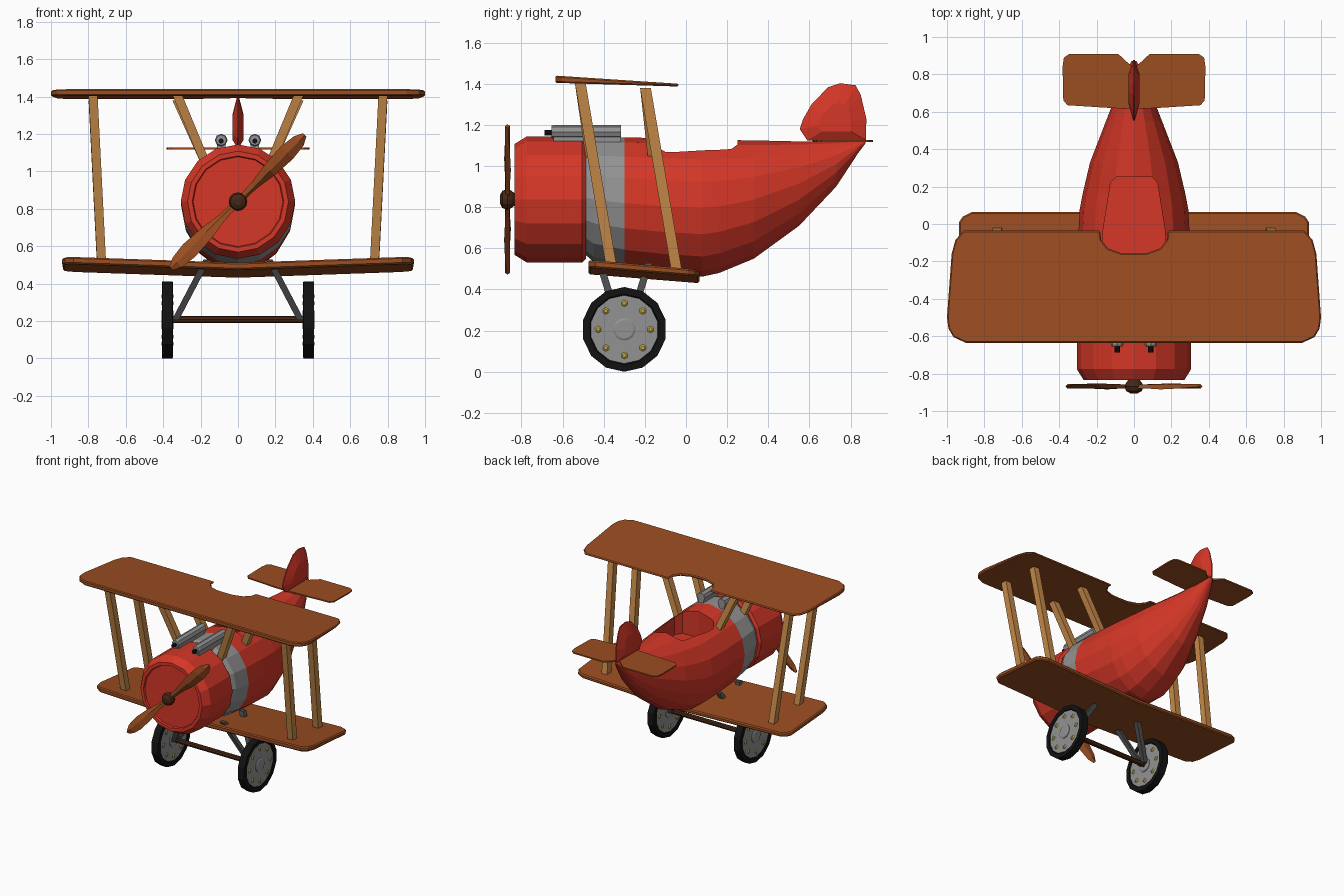
import bpy, bmesh, math
from mathutils import Vector

if "Cube" in bpy.data.objects:
    bpy.data.objects.remove(bpy.data.objects["Cube"])


def material(name, rgb):
    m = bpy.data.materials.new(name)
    m.diffuse_color = (*rgb, 1)
    m.use_nodes = True
    m.node_tree.nodes["Principled BSDF"].inputs["Base Color"].default_value = m.diffuse_color
    return m


RED = material("red paint", (0.66, 0.038, 0.02))
WOOD = material("brown wood", (0.33, 0.075, 0.015))
TAN = material("tan wood", (0.56, 0.25, 0.065))
DARKWOOD = material("dark brown wood", (0.06, 0.02, 0.007))
GREY = material("grey metal", (0.29, 0.29, 0.29))
DARKGREY = material("dark grey metal", (0.07, 0.07, 0.07))
BLACK = material("black rubber", (0.006, 0.006, 0.006))
YELLOW = material("yellow brass", (0.58, 0.42, 0.06))


def finish(name, bm, *mats):
    bmesh.ops.recalc_face_normals(bm, faces=bm.faces)
    me = bpy.data.meshes.new(name)
    bm.to_mesh(me)
    bm.free()
    for m in mats:
        me.materials.append(m)
    ob = bpy.data.objects.new(name, me)
    bpy.context.collection.objects.link(ob)
    return ob


def loft(name, rings, *mats):
    """Skin a closed solid over a list of equal-length rings."""
    bm = bmesh.new()
    rs = [[bm.verts.new(p) for p in r] for r in rings]
    n = len(rs[0])
    for a, b in zip(rs, rs[1:]):
        for i in range(n):
            j = (i + 1) % n
            bm.faces.new((a[i], a[j], b[j], b[i]))
    bm.faces.new(rs[0])
    bm.faces.new(rs[-1])
    return finish(name, bm, *mats)


def ring(axis, c, rx, rz=None, n=16):
    rz = rx if rz is None else rz
    pts = []
    for i in range(n):
        a = math.pi / 2 + 2 * math.pi * i / n
        u, v = rx * math.cos(a), rz * math.sin(a)
        pts.append((c[0] + u, c[1], c[2] + v) if axis == 'y' else (c[0], c[1] + u, c[2] + v))
    return pts


def lathe(name, axis, c, profile, mat, n=16):
    """profile: (offset along axis, radius)"""
    d = Vector((1, 0, 0)) if axis == 'x' else Vector((0, 1, 0))
    return loft(name, [ring(axis, Vector(c) + d * o, r, n=n) for o, r in profile], mat)


def strut(name, a, b, hx, hy, mat):
    sq = [(-hx, -hy), (hx, -hy), (hx, hy), (-hx, hy)]
    return loft(name, [[(p[0] + x, p[1] + y, p[2]) for x, y in sq] for p in (a, b)], mat)


def plate(name, half, ztop, zbot, mat, bevel):
    """Mirrored board from a half outline that starts and ends on x = 0."""
    bm = bmesh.new()
    top = [bm.verts.new((x, y, ztop(x, y))) for x, y in half]
    bot = [bm.verts.new((x, y, zbot(x, y))) for x, y in half]
    bm.faces.new(top)
    bm.faces.new(bot[::-1])
    for i in range(len(half) - 1):
        bm.faces.new((top[i], bot[i], bot[i + 1], top[i + 1]))
    ob = finish(name, bm, mat)
    # an open half can confuse the normal solver: make the top face up
    if ob.data.polygons[0].normal.z < 0:
        ob.data.flip_normals()
    ob.modifiers.new("mirror", 'MIRROR').use_clip = True
    if bevel:
        b = ob.modifiers.new("bevel", 'BEVEL')
        b.width, b.segments, b.limit_method, b.angle_limit = bevel, 1, 'ANGLE', math.radians(50)
    return ob


# Fuselage: y, half width, top z, bottom z
sections = [(-.49, .28, 1.12, .57), (-.45, .30, 1.14, .535), (-.30, .305, 1.14, .50),
            (-.10, .30, 1.135, .475), (.08, .29, 1.13, .463), (.16, .275, 1.127, .48),
            (.33, .235, 1.125, .55), (.55, .15, 1.12, .71), (.73, .08, 1.12, .90),
            (.835, .035, 1.122, 1.06), (.872, .012, 1.125, 1.11)]
body = loft("fuselage", [ring('y', (0, y, (t + b) / 2), w, (t - b) / 2) for y, w, t, b in sections],
            RED, GREY)
for f in body.data.polygons:
    f.material_index = int(f.center.y < -.30)

# Cockpit opening
half = [(0, .25), (.095, .25), (.125, .22), (.165, -.03), (.17, -.10), (.135, -.15), (0, -.16)]
outline = half + [(-x, y) for x, y in half[-2:0:-1]]
cutter = loft("cockpit_cutter", [[(x, y, z) for x, y in outline] for z in (.93, 1.3)], RED)
cutter.hide_render = True
cutter.hide_viewport = True
cut = body.modifiers.new("cockpit", 'BOOLEAN')
cut.object, cut.operation, cut.solver = cutter, 'DIFFERENCE', 'EXACT'

# Engine cowling with recessed front disc
lathe("engine_cowling", 'y', (0, 0, .838),
      [(-.82, .24), (-.833, .245), (-.833, .27), (-.775, .306), (-.505, .306), (-.487, .29)], RED)

# Propeller
HUB = Vector((0, -.868, .838))
lathe("propeller_hub", 'y', HUB, [(-.037, .02), (-.025, .042), (0, .05), (.02, .042), (.04, .025)],
      DARKWOOD, 12)
for s, label in ((1, "right"), (-1, "left")):
    u = Vector((1, 0, 1)).normalized() * s
    v = Vector((1, 0, -1)).normalized()
    blade = []
    for t, w, tw in [(.02, .02, .5), (.12, .024, .5), (.24, .042, .4), (.37, .048, .25),
                     (.46, .036, .15), (.505, .012, .1)]:
        wd = (v * math.cos(tw) + Vector((0, s, 0)) * math.sin(tw)) * w
        th = wd.cross(u).normalized() * .012
        c = HUB + u * t
        blade.append([c + wd, c + th, c - wd, c - th])
    loft(label + "_propeller_blade", blade, WOOD)

# Wings
upper = [(0, -.635), (.90, -.635), (.965, -.605), (.992, -.56), (1.0, -.50), (.975, -.16),
         (.955, -.085), (.91, -.035), (.182, -.035), (.175, -.085), (.14, -.13), (.07, -.155), (0, -.157)]
plate("upper_wing", upper, lambda x, y: 1.44 - .066 * (y + .635),
      lambda x, y: 1.405 - .03 * (y + .635), WOOD, .008)
lower = [(0, -.475), (.88, -.475), (.925, -.44), (.94, -.38), (.935, .01), (.915, .04), (.865, .065), (0, .065)]
plate("lower_wing", lower, lambda x, y: .512 + .035 * x - .09 * (y + .475),
      lambda x, y: .474 + .035 * x - .08 * (y + .475), WOOD, .008)

# Tail
tail = [(0, .615), (.12, .62), (.355, .635), (.378, .66), (.382, .84), (.375, .89), (.345, .91),
        (.085, .91), (.02, .85), (0, .85)]
plate("tailplane", tail, lambda x, y: 1.128, lambda x, y: 1.118, WOOD, 0)
fin = [(.553, 1.18), (.59, 1.125), (.875, 1.125), (.877, 1.23), (.85, 1.345), (.825, 1.393),
       (.75, 1.403), (.69, 1.383), (.61, 1.30), (.57, 1.23)]
loft("tail_fin", [[(x, .73 + (y - .73) * k, 1.21 + (z - 1.21) * k) for y, z in fin]
                  for x, k in ((-.029, .5), (-.004, 1), (.004, 1), (.029, .5))], RED)

# Parts that come in pairs
for s, side in ((1, "right"), (-1, "left")):
    # Wing struts: front and rear
    for dy, pos in ((0, "front"), (.318, "rear")):
        strut(f"{side}_{pos}_outer_strut", (s * .775, -.515 + dy, 1.41 - .03 * (dy > 0)),
              (s * .73, -.365 + dy, .525 - dy * .08), .024, .026, TAN)
        strut(f"{side}_{pos}_cabane_strut", (s * .325, -.515 + dy, 1.41 - .03 * (dy > 0)),
              (s * .172, -.462 + dy * .95, 1.04), .026, .026, TAN)
    # Machine gun
    lathe(f"{side}_gun_barrel", 'y', (s * .09, 0, 1.167), [(-.655, .028), (-.645, .034), (-.315, .034)], GREY, 8)
    strut(f"{side}_gun_mount", (s * .09, -.48, 1.09), (s * .09, -.48, 1.165), .022, .165, GREY)
    lathe(f"{side}_gun_muzzle", 'y', (s * .09, 0, 1.162), [(-.687, .014), (-.64, .014)], BLACK, 8)
    # Wheel
    W = Vector((s * .377, -.30, .206))
    lathe(f"{side}_tire", 'x', W, [(-.018, .162), (-.029, .172), (-.028, .206), (.028, .206),
                                   (.029, .172), (.018, .162)], BLACK, 14)
    lathe(f"{side}_wheel_disc", 'x', W, [(-.024, .166), (.024, .166)], GREY, 14)
    lathe(f"{side}_wheel_cap", 'x', W, [(-.033, .045), (-.028, .055), (.028, .055), (.033, .045)], GREY, 14)
    for i in range(8):
        a = math.pi / 4 * i
        lathe(f"{side}_wheel_bolt_{i + 1}", 'x', W + Vector((0, math.cos(a), math.sin(a))) * .127,
              [(-.031, .009), (-.026, .017), (.026, .017), (.031, .009)], YELLOW, 6)
    # Landing gear legs
    for y, pos in ((-.42, "front"), (-.18, "rear")):
        strut(f"{side}_{pos}_gear_leg", (s * .165, y, .53), (s * .335, -.30 + (y + .30) * .15, .205),
              .019, .018, DARKGREY)

# Axle
lathe("axle", 'x', (0, -.30, .207), [(-.36, .019), (.36, .019)], DARKWOOD, 8)
